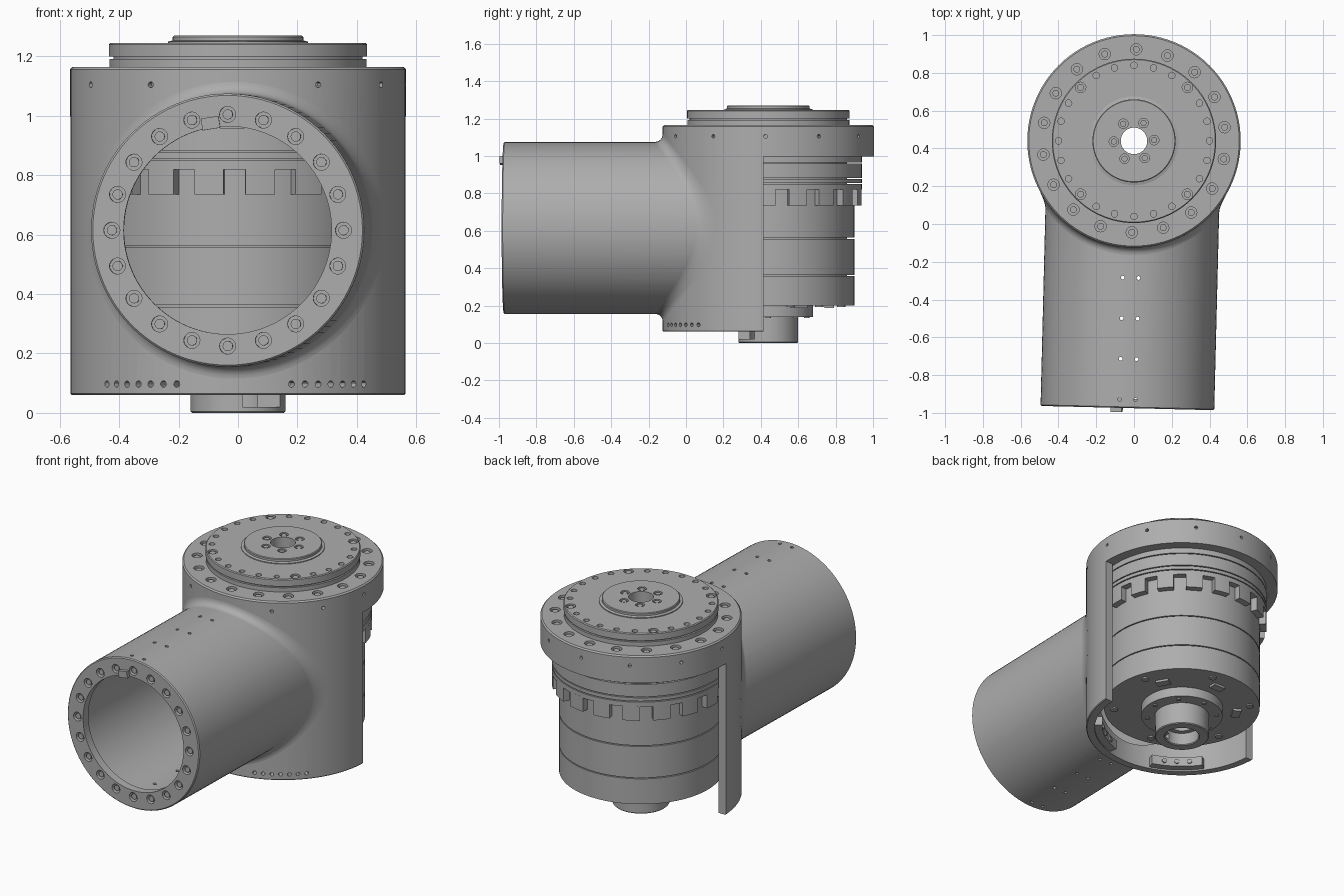
import bpy, bmesh
from math import sin, cos, pi, radians, sqrt
from mathutils import Matrix, Vector

if "Cube" in bpy.data.objects:
    bpy.data.objects.remove(bpy.data.objects["Cube"])

grey = bpy.data.materials.new("machined_grey")
grey.use_nodes = True
grey.diffuse_color = (0.42, 0.42, 0.42, 1)
grey.node_tree.nodes["Principled BSDF"].inputs["Base Color"].default_value = (0.42, 0.42, 0.42, 1)

T = Matrix.Translation
TILT = -0.0247                       # slight yaw of the side tube
AXIS = T((0, 0.44, 0))               # vertical axis of the joint
# Tube frame: local z runs out along the tube, local y is up
TUBE = T((0, 0.44, 0.615)) @ Matrix.Rotation(TILT, 4, "Z") @ Matrix.Rotation(pi / 2, 4, "X")
HOUSING_R, TUBE_R = 0.565, 0.46
parts = []


def finish(name, bm, keep=True):
    bmesh.ops.recalc_face_normals(bm, faces=bm.faces)
    mesh = bpy.data.meshes.new(name)
    bm.to_mesh(mesh)
    bm.free()
    mesh.materials.append(grey)
    ob = bpy.data.objects.new(name, mesh)
    bpy.context.collection.objects.link(ob)
    if keep:
        parts.append(ob)
    return ob


def sweep(name, ring, m, a0=0.0, a1=2 * pi, steps=96):
    """Join the closed sections ring(angle) into a full or partial turn."""
    bm = bmesh.new()
    full = a1 - a0 > 6.28
    count = steps if full else steps + 1
    rows = [[bm.verts.new(m @ Vector(p)) for p in ring(a0 + (a1 - a0) * i / steps)]
            for i in range(count)]
    for i in range(steps):
        a, b = rows[i], rows[(i + 1) % count]
        for j in range(len(a)):
            k = (j + 1) % len(a)
            bm.faces.new((a[j], a[k], b[k], b[j]))
    if not full:
        bm.faces.new(rows[0])
        bm.faces.new(rows[-1])
    return finish(name, bm)


def lathe(name, profile, m=AXIS, **turn):
    return sweep(name, lambda a: [(r * cos(a), r * sin(a), z) for r, z in profile], m, **turn)


def band(name, r0, r1, z0, z1, m=AXIS, **turn):
    return lathe(name, [(r0, z0), (r1, z0), (r1, z1), (r0, z1)], m, **turn)


def add_cyl(bm, m, r, depth, seg=20):
    bmesh.ops.create_cone(bm, cap_ends=True, segments=seg, radius1=r, radius2=r,
                          depth=depth, matrix=m)


def add_box(bm, lo, hi, m=Matrix()):
    lo, hi = Vector(lo), Vector(hi)
    bmesh.ops.create_cube(bm, size=1, matrix=m @ T((lo + hi) / 2) @ Matrix.Diagonal((*(hi - lo), 1)))


def polar(r, a, z):
    return T((r * cos(a), r * sin(a), z))


def circle(base, r, count, z, start=0.0):
    return [base @ polar(r, start + 2 * pi * i / count, z) for i in range(count)]


def radial(r, a, z):
    """Frame on the housing wall whose z axis points outward."""
    return AXIS @ polar(r, a, z) @ Matrix.Rotation(a, 4, "Z") @ Matrix.Rotation(pi / 2, 4, "Y")


def cut(ob, bm):
    cutter = finish("cutter", bm, keep=False)
    cutter.hide_render = True
    mod = ob.modifiers.new("cut", "BOOLEAN")
    mod.operation, mod.solver, mod.object = "DIFFERENCE", "EXACT", cutter
    bpy.context.view_layer.objects.active = ob
    bpy.ops.object.modifier_apply(modifier=mod.name)
    bpy.data.objects.remove(cutter)


def bolts(name, frames, r, depth):
    bm = bmesh.new()
    for f in frames:
        add_cyl(bm, f, r, depth)
    finish(name, bm)


# Housing shell with a solid top flange, open at the back
housing = lathe("housing", [(0.515, 0.06), (0.56, 0.06), (HOUSING_R, 0.065), (HOUSING_R, 1.157),
                            (0.557, 1.165), (0.425, 1.165), (0.425, 1.0), (0.515, 1.0)])
flange_bolts = circle(AXIS, 0.485, 18, 1.165, radians(88.6))
bm = bmesh.new()
add_box(bm, (-0.8, 0.415, -0.2), (0.8, 1.3, 0.998))
add_cyl(bm, TUBE @ T((0, 0, 0.7)), 0.42, 0.9, 96)
for f in flange_bolts:
    add_cyl(bm, f, 0.03, 0.08)
for i in range(12):
    if i != 9:
        add_cyl(bm, radial(HOUSING_R, radians(30 * i - 1.4), 1.105), 0.01, 0.05, 12)
for side in (-1, 1):
    for i in range(7):
        add_cyl(bm, radial(0.54, -pi / 2 + TILT + side * radians(20 + 5 * i), 0.097), 0.011, 0.12, 12)
cut(housing, bm)
bolts("flange_bolts", [f @ T((0, 0, -0.025)) for f in flange_bolts], 0.018, 0.035)

# Side tube with an inward lip at the open end
tube = lathe("side_tube", [(0.42, 0.25), (TUBE_R, 0.25), (TUBE_R, 1.409), (0.454, 1.415),
                           (0.35, 1.415), (0.35, 1.365), (0.42, 1.365)], TUBE)
end_bolts = circle(TUBE, 0.39, 20, 1.415, pi / 2)
bm = bmesh.new()
add_cyl(bm, AXIS @ T((0, 0, 0.6)), 0.54, 2, 96)
for f in end_bolts:
    add_cyl(bm, f, 0.027, 0.07)
for d in (0.725, 0.94, 1.155, 1.37):
    for x in (-0.042, 0.042):
        for y in (-0.44, 0.44):
            add_cyl(bm, TUBE @ T((x, y, d)) @ Matrix.Rotation(pi / 2, 4, "X"), 0.01, 0.08, 12)
cut(tube, bm)
bolts("tube_end_bolts", [f @ T((0, 0, -0.025)) for f in end_bolts], 0.017, 0.035)

# Locating key on the tube lip
bm = bmesh.new()
add_box(bm, (-0.03, 0.345, 1.37), (0.03, 0.385, 1.437), TUBE @ Matrix.Rotation(radians(9), 4, "Z"))
finish("tube_key", bm)


# Rounded blend where the tube meets the housing
def blend_section(a, f=0.04, steps=6):
    pts = []
    for k in range(steps + 1):
        t = pi / 2 * k / steps
        r = TUBE_R + f * (1 - cos(t))
        x = r * cos(a)
        pts.append((x, r * sin(a), sqrt(HOUSING_R ** 2 - x * x) + f * (1 - sin(t))))
    r = TUBE_R - 0.01
    pts.append((r * cos(a), r * sin(a), sqrt(0.55 ** 2 - (r * cos(a)) ** 2)))
    return pts


sweep("tube_blend", blend_section, TUBE)

# Drive unit: a core with stacked bands and thin gaps between them
band("drive_core", 0.07, 0.42, 0.205, 1.21)
for name, r, z0, z1 in (("motor_band_low", 0.46, 0.2, 0.357), ("motor_band_mid", 0.46, 0.363, 0.557),
                        ("motor_band_top", 0.46, 0.563, 0.82), ("collar_low", 0.5, 0.82, 0.85),
                        ("collar_thin", 0.5, 0.856, 0.877), ("collar_mid", 0.5, 0.883, 0.96),
                        ("collar_top", 0.5, 0.966, 0.999), ("output_rim", 0.433, 0.999, 1.191)):
    band(name, 0.08, r, z0, z1)

# Toothed ring hanging below the collar
for i in range(18):
    mid = radians(98.6 + 20 * i)
    band("collar_tooth", 0.45, 0.5, 0.735, 0.825, a0=mid - 0.1, a1=mid + 0.1, steps=6)

# Output disc with its ring of holes and centre hub
disc = lathe("output_disc", [(0.07, 1.2), (0.435, 1.2), (0.435, 1.24), (0.43, 1.245), (0.07, 1.245)])
bm = bmesh.new()
for i, f in enumerate(circle(AXIS, 0.4, 24, 1.245)):
    add_cyl(bm, f, 0.028 if i % 6 == 3 else 0.017, 0.05)
cut(disc, bm)
bolts("disc_screws", circle(AXIS, 0.4, 4, 1.23, pi / 4), 0.018, 0.02)

hub = lathe("output_hub", [(0.07, 1.243), (0.235, 1.243), (0.235, 1.25), (0.22, 1.254),
                           (0.22, 1.266), (0.216, 1.27), (0.07, 1.27)])
hub_bolts = circle(AXIS, 0.107, 6, 1.27, radians(2))
bm = bmesh.new()
for f in hub_bolts:
    add_cyl(bm, f, 0.025, 0.04)
cut(hub, bm)
bolts("hub_bolts", [f @ T((0, 0, -0.013)) for f in hub_bolts], 0.016, 0.02)

# Underside: ring, cable hub with a notch, cover screws and sockets
band("lower_ring", 0.15, 0.24, 0.14, 0.202)
bolts("lower_ring_screws", circle(AXIS, 0.205, 8, 0.138), 0.014, 0.01)
lower_hub = lathe("lower_hub", [(0.1, 0.005), (0.105, 0.0), (0.155, 0.0), (0.16, 0.005),
                                (0.16, 0.205), (0.07, 0.205), (0.07, 0.08), (0.1, 0.08)])
bm = bmesh.new()
add_box(bm, (0.015, 0.25, 0.02), (0.2, 0.365, 0.06))
cut(lower_hub, bm)
bolts("cover_screws", circle(AXIS, 0.4, 6, 0.198, 0.3), 0.022, 0.012)
bm = bmesh.new()
for a in (pi / 2, radians(150), radians(30)):
    add_box(bm, (0.3, -0.04, 0.186), (0.35, 0.04, 0.203), AXIS @ Matrix.Rotation(a, 4, "Z"))
finish("cover_sockets", bm)

# Mounting blocks inside the lower wall
for side in (-1, 1):
    mid = -pi / 2 + TILT + side * radians(35)
    band("mounting_block", 0.47, 0.52, 0.07, 0.13, a0=mid - 0.32, a1=mid + 0.32, steps=14)
    bolts("block_screws", [radial(0.468, mid + k * 0.16, 0.1) for k in (-1, 0, 1)], 0.014, 0.012)

# Smooth round surfaces, keep edges crisp
bpy.ops.object.select_all(action="DESELECT")
for ob in parts:
    ob.select_set(True)
bpy.context.view_layer.objects.active = parts[0]
bpy.ops.object.shade_smooth_by_angle(angle=radians(30))
